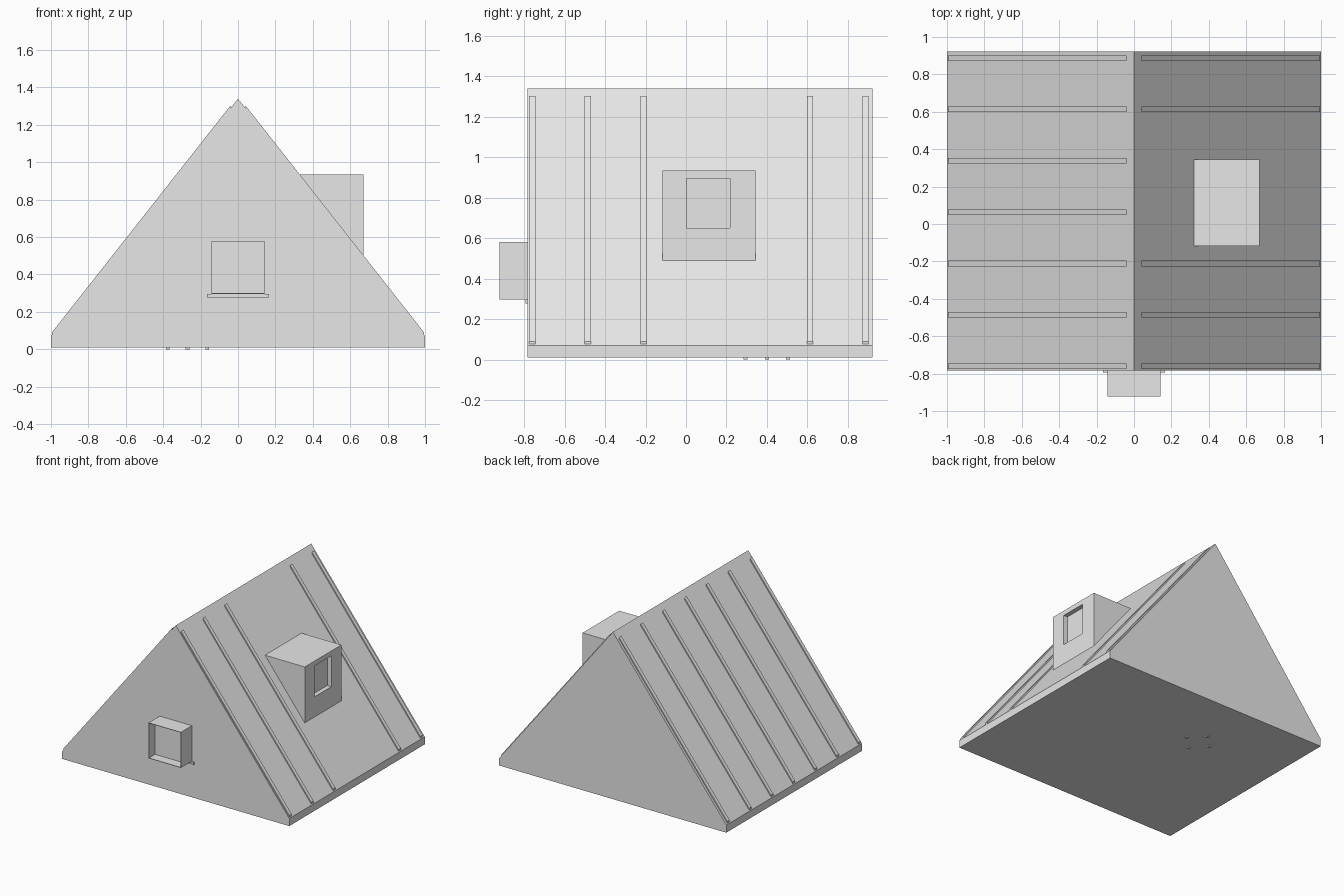
import bpy
import bmesh
import math

cube = bpy.data.objects.get("Cube")
if cube:
    bpy.data.objects.remove(cube, do_unlink=True)

grey = bpy.data.materials.new("plain grey")
grey.use_nodes = True
COLOUR = (0.8, 0.8, 0.8, 1)
grey.diffuse_color = COLOUR
grey.node_tree.nodes["Principled BSDF"].inputs["Base Color"].default_value = COLOUR

FRONT, BACK = -0.783, 0.921
APEX, EAVE, BASE = 1.34, 0.07, 0.01


def prism(name, profile, y0, y1):
    """Extrude an x-z outline along y."""
    bm = bmesh.new()
    face = bm.faces.new([bm.verts.new((x, y0, z)) for x, z in profile])
    grown = bmesh.ops.extrude_face_region(bm, geom=[face])["geom"]
    verts = [v for v in grown if isinstance(v, bmesh.types.BMVert)]
    bmesh.ops.translate(bm, verts=verts, vec=(0, y1 - y0, 0))
    bmesh.ops.recalc_face_normals(bm, faces=bm.faces[:])
    mesh = bpy.data.meshes.new(name)
    bm.to_mesh(mesh)
    bm.free()
    mesh.materials.append(grey)
    obj = bpy.data.objects.new(name, mesh)
    bpy.context.collection.objects.link(obj)
    return obj


def box(name, x0, x1, y0, y1, z0, z1):
    return prism(name, [(x0, z0), (x1, z0), (x1, z1), (x0, z1)], y0, y1)


def carve(target, cutter):
    """Cut a recess and throw the cutter away."""
    cutter.hide_render = True
    mod = target.modifiers.new("recess", "BOOLEAN")
    mod.operation = "DIFFERENCE"
    mod.solver = "EXACT"
    mod.object = cutter
    bpy.context.view_layer.objects.active = target
    bpy.ops.object.modifier_apply(modifier=mod.name)
    bpy.data.objects.remove(cutter, do_unlink=True)


def roof_z(x):
    return APEX - (APEX - EAVE) * abs(x)


# Main triangular house body with short eave walls
prism("house_body", [(-1, BASE), (1, BASE), (1, EAVE), (0, APEX), (-1, EAVE)], FRONT, BACK)

# Roof battens, left out where the dormer stands
LIFT = 0.014
for side, label in ((1, "left"), (-1, "right")):
    for i in range(7):
        if side == 1 and i in (3, 4):
            continue
        y = -0.76 + i * 0.2745
        top, low = 0.04, 0.995
        outline = [(side * top, roof_z(top) - 0.01), (side * top, roof_z(top) + LIFT),
                   (side * low, roof_z(low) + LIFT), (side * low, roof_z(low) - 0.01)]
        prism(f"{label}_roof_batten_{i + 1}", outline, y - 0.015, y + 0.015)

# Dormer with recessed window
dormer = prism("dormer", [(0.30, 0.934), (0.67, 0.934), (0.67, 0.487), (0.64, 0.487)], -0.117, 0.344)
carve(dormer, box("dormer_cutter", 0.635, 0.8, 0.003, 0.217, 0.65, 0.895))

# Front bay: thin frame open to the front, with a set-back pane
bay = box("front_window_bay", -0.142, 0.142, -0.921, FRONT + 0.01, 0.296, 0.58)
WALL = 0.004
carve(bay, box("bay_cutter", -0.142 + WALL, 0.142 - WALL, -1, -0.845, 0.296 + WALL, 0.58 - WALL))

# Sill under the bay
box("front_window_sill", -0.165, 0.165, FRONT - 0.01, FRONT + 0.01, 0.277, 0.296)

# Four small feet under the floor
for i in range(4):
    angle = i * math.pi / 2
    x, y = -0.27 + 0.105 * math.cos(angle), 0.4 + 0.105 * math.sin(angle)
    box(f"floor_foot_{i + 1}", x - 0.01, x + 0.01, y - 0.01, y + 0.01, 0, BASE + 0.01)
